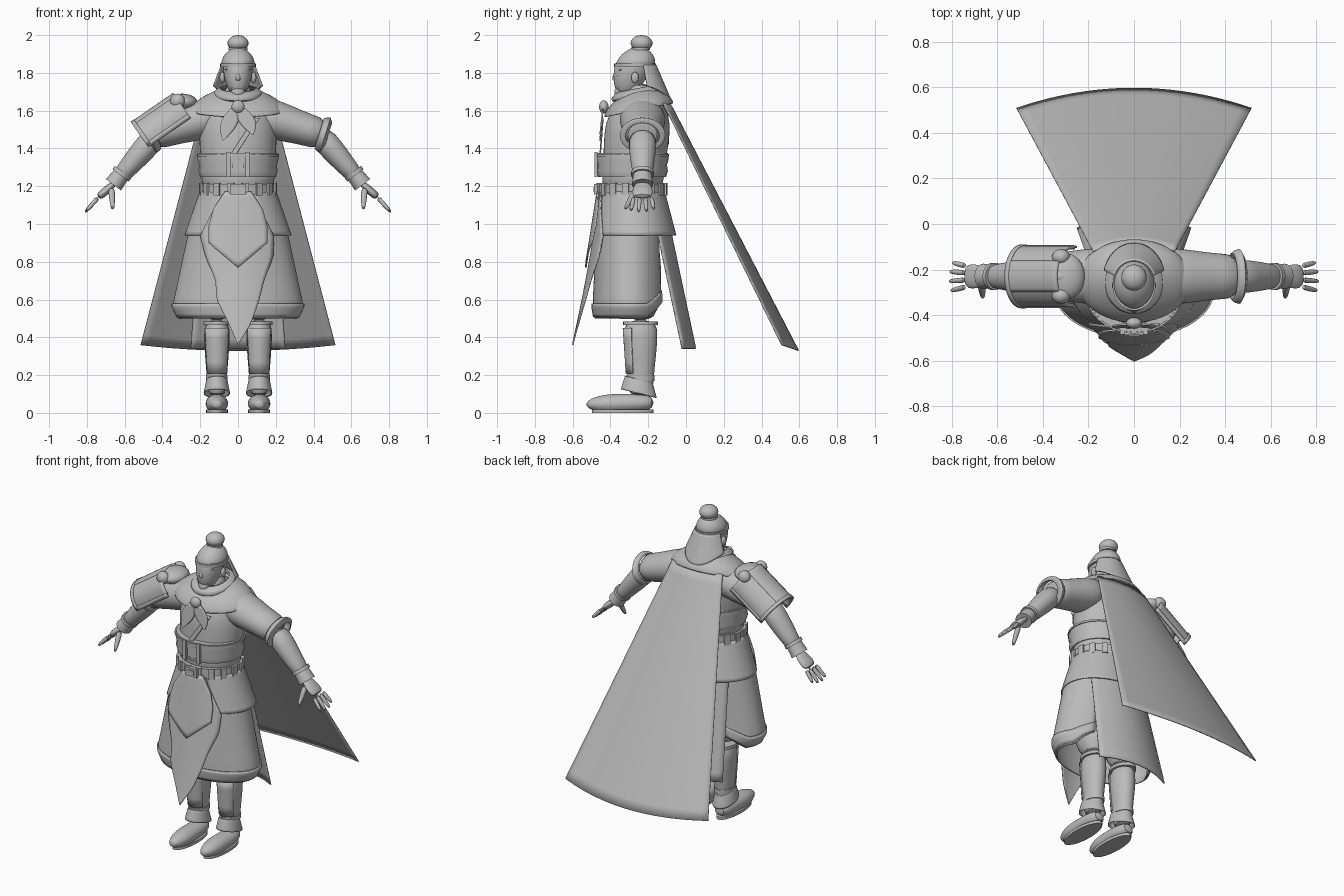
import bpy, math
from math import sin, cos, pi
from mathutils import Vector

if "Cube" in bpy.data.objects:
    bpy.data.objects.remove(bpy.data.objects["Cube"])

clay = bpy.data.materials.new("plain grey")
clay.use_nodes = True
grey = (.5, .5, .5, 1)
clay.diffuse_color = grey
clay.node_tree.nodes["Principled BSDF"].inputs["Base Color"].default_value = grey

UP = Vector((0, 0, 1))
sides = {"left": 1, "right": -1}


def shade(ob, name):
    """Name, colour and shade the finished part."""
    ob.name = name
    ob.data.materials.append(clay)
    bpy.ops.object.select_all(action="DESELECT")
    ob.select_set(True)
    bpy.context.view_layer.objects.active = ob
    bpy.ops.object.shade_smooth_by_angle(angle=math.radians(40))


def from_geometry(name, verts, faces, rounded=False, thick=0):
    mesh = bpy.data.meshes.new(name)
    mesh.from_pydata(verts, [], faces)
    ob = bpy.data.objects.new(name, mesh)
    bpy.context.collection.objects.link(ob)
    if thick:
        solid = ob.modifiers.new("thickness", "SOLIDIFY")
        solid.thickness, solid.offset = thick, 0
    if rounded:
        ob.modifiers.new("rounding", "SUBSURF").levels = 1
        ob.modifiers["rounding"].render_levels = 1
    shade(ob, name)


def tube(name, start, end, radii, flat=1, axis=None, sides=24, open_ended=False, rounded=True):
    """Evenly spaced elliptical rings from start to end; flat scales the second radius."""
    start, end = Vector(start), Vector(end)
    normal = (Vector(axis) if axis else end - start).normalized()
    first = Vector((0, 1, 0)) if abs(normal.x) > .5 else Vector((1, 0, 0))
    first = (first - normal * first.dot(normal)).normalized()
    second = normal.cross(first) * flat
    verts, faces = [], []
    for i, radius in enumerate(radii):
        centre = start.lerp(end, i / (len(radii) - 1))
        for k in range(sides):
            turn = 2 * pi * k / sides
            verts.append(centre + radius * (first * cos(turn) + second * sin(turn)))
    for row in range(0, len(verts) - sides, sides):
        for k in range(sides):
            j = (k + 1) % sides
            faces.append((row + k, row + j, row + sides + j, row + sides + k))
    if not open_ended:
        faces.append(tuple(reversed(range(sides))))
        faces.append(tuple(range(len(verts) - sides, len(verts))))
    from_geometry(name, verts, faces, rounded, .006 if open_ended else 0)


def column(name, y, bottom, top, radii, flat, x=0, **options):
    """Upright tube with level rings."""
    tube(name, (x, y, bottom), (x, y, top), radii, flat, **options)


def band(name, y, bottom, top, radius, flat, x=0):
    column(name, y, bottom, top, (radius, radius), flat, x, sides=32, rounded=False)


def sheet(name, surface, across=24, down=12, thick=.008):
    """Cloth or plate: surface maps u in -1..1 and v in 0..1 to a point."""
    verts = [surface(2 * i / across - 1, j / down)
             for j in range(down + 1) for i in range(across + 1)]
    width = across + 1
    corners = [j * width + i for j in range(down) for i in range(across)]
    faces = [(c, c + 1, c + width + 1, c + width) for c in corners]
    from_geometry(name, verts, faces, thick=thick)


def ball(name, centre, size):
    bpy.ops.mesh.primitive_uv_sphere_add(segments=20, ring_count=12, location=centre, scale=size)
    shade(bpy.context.object, name)


def box(name, centre, size, turn=0):
    bpy.ops.mesh.primitive_cube_add(location=centre, scale=size, rotation=turn * UP)
    shade(bpy.context.object, name)


def mix(a, b, t):
    return a + (b - a) * t


def blend(values, t):
    """Interpolate along evenly spaced values."""
    place = t * (len(values) - 1)
    i = min(int(place), len(values) - 2)
    return mix(values[i], values[i + 1], place - i)


# Head and face
head_y = -.27
tube("head", (0, -.32, 1.68), (0, head_y, 1.88), (.035, .06, .075, .08, .08), 1.22, axis=UP)
column("neck", -.25, 1.6, 1.75, (.08, .07, .07), 1)
tube("cap", (0, head_y, 1.83), (0, -.25, 1.94), (.09, .09, .08, .06, .02), 1.17, axis=UP)
band("cap_band", head_y, 1.83, 1.85, .094, 1.17)
ball("topknot", (0, -.235, 1.957), (.056, .058, .043))
band("topknot_tie", -.24, 1.92, 1.935, .05, 1)
column("nose", -.37, 1.755, 1.81, (.02, .015, .008), 1.3, sides=10)
tube("beard", (0, -.36, 1.65), (0, -.33, 1.73), (.01, .035, .05), 1, axis=UP)
for side, s in sides.items():
    ball(side + "_ear", (s * .083, head_y, 1.775), (.014, .02, .03))
    ball(side + "_eye", (s * .034, -.36, 1.79), (.015, .01, .008))
    tube(side + "_brow", (s * .01, -.372, 1.805), (s * .07, -.34, 1.82), (.007, .009, .004), sides=8)
    tube(side + "_moustache", (0, -.375, 1.745), (s * .045, -.35, 1.7), (.008, .008, .003), sides=8)


# Cloth falling from the cap over the neck
def neck_cloth(u, v):
    turn = 1.3 * u
    radius = mix(.09, .135, v)
    return (radius * sin(turn), -.25 + (radius + .03 * v) * cos(turn),
            mix(1.84, 1.735, v) - .07 * v * cos(turn) ** 2)


sheet("cap_neck_cloth", neck_cloth)

# Torso, mantle and scarf
tube("torso", (0, -.29, 1.13), (0, -.24, 1.7), (.19, .195, .2, .21, .2, .09), .84, axis=UP)
lean = (0, -.2, 1)
column("mantle", -.25, 1.6, 1.71, (.255, .235, .18, .1), .74, axis=lean, open_ended=True)
column("mantle_roll", -.255, 1.66, 1.72, (.1, .13, .13, .09), 1.1, axis=lean, open_ended=True)
ball("scarf_knot", (0, -.435, 1.62), (.035, .025, .035))
for side, s in sides.items():
    def tail(u, v):
        return (s * mix(.02, .08, v) + u * .045 * sin(pi * mix(.15, 1, v)),
                -.44 - .015 * v, mix(1.61, 1.455 + s * .015, v))

    sheet(side + "_scarf_tail", tail, 6, 8)
sheet("lapel", lambda u, v: (mix(.1, -.03, v) + u * .015, mix(-.44, -.455, v), mix(1.56, 1.36, v)), 4)

# Waist sash, belt and buckles
waist_y, waist, round_waist = -.285, .2, .9
column("sash", waist_y, 1.25, 1.375, (waist, .21, .205, .215, .21), round_waist, rounded=False)
band("sash_cord", waist_y, 1.358, 1.37, .218, round_waist)
for side, s in sides.items():
    box(side + "_sash_strap", (s * .05, -.476, 1.315), (.011, .008, .065))
box("sash_plate", (0, -.468, 1.315), (.032, .008, .04))
belt_z = 1.183
band("belt", waist_y, belt_z - .03, belt_z + .03, waist, round_waist)
studs = 16
for i in range(studs):
    turn = 2 * pi * (i + .5) / studs
    spot = (waist * sin(turn), waist_y - waist * round_waist * cos(turn), belt_z)
    box("belt_stud", spot, (.018, .008, .033), turn)
box("belt_buckle", (0, -.474, belt_z), (.042, .012, .028))
box("buckle_inset", (0, -.487, belt_z), (.024, .004, .014))


# Jacket skirt, open in an inverted V at the front
def jacket(u, v):
    turn = mix(pi, mix(.4, .58, v), abs(u)) * math.copysign(1, u)
    return (mix(waist, .28, v) * sin(turn), mix(waist_y, head_y, v) - mix(.17, .215, v) * cos(turn),
            mix(1.17, .94, v))


sheet("jacket_skirt", jacket, 48)


# Lower robe with rounded back corners and a raised hem
def robe(u, v, grow=0):
    turn = 2.55 * u
    z = mix(1, .5 + .4 * max(0, abs(u) - .8), v)
    flare = min(1, (1 - z) / .42)
    tuck = max(0, .56 - z) / 2
    return ((mix(.25, .34, flare) + grow - tuck) * sin(turn),
            -.295 - (mix(.175, .195, flare) + grow - tuck / 3) * cos(turn), z)


sheet("robe", robe, 48, 16)
sheet("robe_hem", lambda u, v: robe(u, mix(.84, .985, v), .007), 48, 4)

# Hanging front cloths and back flap
left_edge = (.07, .13, .19, .185, .14, .11, .07, 0)
right_edge = (.07, .14, .2, .17, .12, .11, .05, 0)


def front_cloth(u, v):
    x = u * blend(left_edge if u > 0 else right_edge, v)
    return x, -.46 - .14 * v ** 1.3 + 1.3 * x * x, mix(1.17, .36, v)


def upper_cloth(u, v):
    x = u * blend((.07, .13, .155, .155), v)
    return x, -.47 - .06 * v + 1.3 * x * x, mix(1.17, .77 + .13 * abs(u), v)


def back_flap(u, v):
    return u * mix(.2, .25, v), mix(-.09, .05, v) - .07 * u * u, mix(1, .34, v)


def cape(u, v):
    drop = u * u
    return (u * mix(.18, .515, v), mix(-.085, .595, v) - drop * mix(.035, .088, v),
            mix(1.64, .33 + .03 * drop, v))


sheet("front_cloth", front_cloth, 16, 24)
sheet("upper_front_cloth", upper_cloth, 16)
sheet("back_flap", back_flap, 16)
sheet("cape", cape, down=24, thick=.006)

# Legs and boots
leg_y, calf = -.24, 1.3
for side, s in sides.items():
    x = s * .112
    tube(side + "_trouser", (x, leg_y, .48), (x, -.28, 1), (.06, .1, .11, .11, .1), 1.2, axis=UP)
    column(side + "_boot", leg_y, .08, .5, (.05, .053, .062, .07, .067), calf, x)
    band(side + "_boot_rim", leg_y, .465, .485, .071, calf, x)

    def shin(u, v):
        radius = mix(.073, .06, v)
        return x + radius * sin(u), leg_y - radius * 1.25 * cos(u), mix(.45, .21, v)

    sheet(side + "_shin_plate", shin, 10, 4)
    band(side + "_ankle_band", leg_y, .17, .2, .057, calf, x)
    column(side + "_ankle_flare", -.25, .1, .18, (.07, .06, .053), 1.4, x,
           axis=(0, .25, 1), open_ended=True)
    tube(side + "_foot", (x, -.17, .055), (x, -.53, .045),
         (.035, .055, .058, .06, .06, .05, .02), .85)
    band(side + "_sole", -.335, 0, .018, .058, 2.8, x)

# Arms and hands
arm_y = -.23
for side, s in sides.items():
    shoulder, cuff, wrist, knuckles = [
        Vector((s * x, arm_y, z)) for x, z in ((.1, 1.58), (.46, 1.47), (.65, 1.22), (.74, 1.14))]
    tube(side + "_sleeve", shoulder, cuff, (.12, .125, .112, .1, .1), .85)
    tube(side + "_sleeve_cuff", shoulder.lerp(cuff, .92), shoulder.lerp(cuff, 1.04),
         (.1, .113, .118, .09), .8, open_ended=True, rounded=False)
    tube(side + "_forearm", shoulder.lerp(cuff, .9), wrist, (.075, .073, .06, .045), .9)
    tube(side + "_wrist_cuff", cuff.lerp(wrist, .85), cuff.lerp(wrist, 1.05),
         (.05, .056), .9, rounded=False)
    tube(side + "_wrist_band", cuff.lerp(wrist, .78), cuff.lerp(wrist, .85),
         (.06, .06), .9, rounded=False)
    tube(side + "_palm", wrist, knuckles, (.036, .05, .055, .05), .4)
    for i, reach in enumerate((.9, 1, .97, .8)):
        across = i - 1.5
        base = knuckles + Vector((0, .031 * across, 0))
        tip = base + reach * Vector((s * .072, .012 * across, -.08))
        tube(side + "_finger", base, tip, (.013, .013, .012, .008), sides=8)
    tube(side + "_thumb", wrist + Vector((s * .02, -.03, -.03)), (s * .663, -.325, 1.075),
         (.02, .018, .015, .009), sides=8)


# Armour on the right shoulder
def arm_plate(u, v, lift=0):
    turn = 1.75 * u
    radius = .118 + lift
    height = radius * cos(turn)
    return (mix(-.27, -.495, v) - .57 * height, arm_y + (radius + .01) * sin(turn),
            mix(1.59, 1.435, v) + .82 * height)


sheet("arm_plate", arm_plate, thick=.014)
sheet("arm_plate_edge", lambda u, v: arm_plate(u, mix(.92, 1, v), .008), down=2)
for side, s in sides.items():
    sheet("arm_plate_rim", lambda u, v: arm_plate(s + u * .06, v, .006), 2)
sheet("arm_plate_ridge", lambda u, v: arm_plate(u * .3, v, .006), 8)
ball("shoulder_guard", (-.295, arm_y, 1.645), (.08, .1, .045))
for i in (-1, 0, 1):
    ball("guard_boss", (-.32, arm_y + i * .085, 1.65), (.04, .035, .04))
